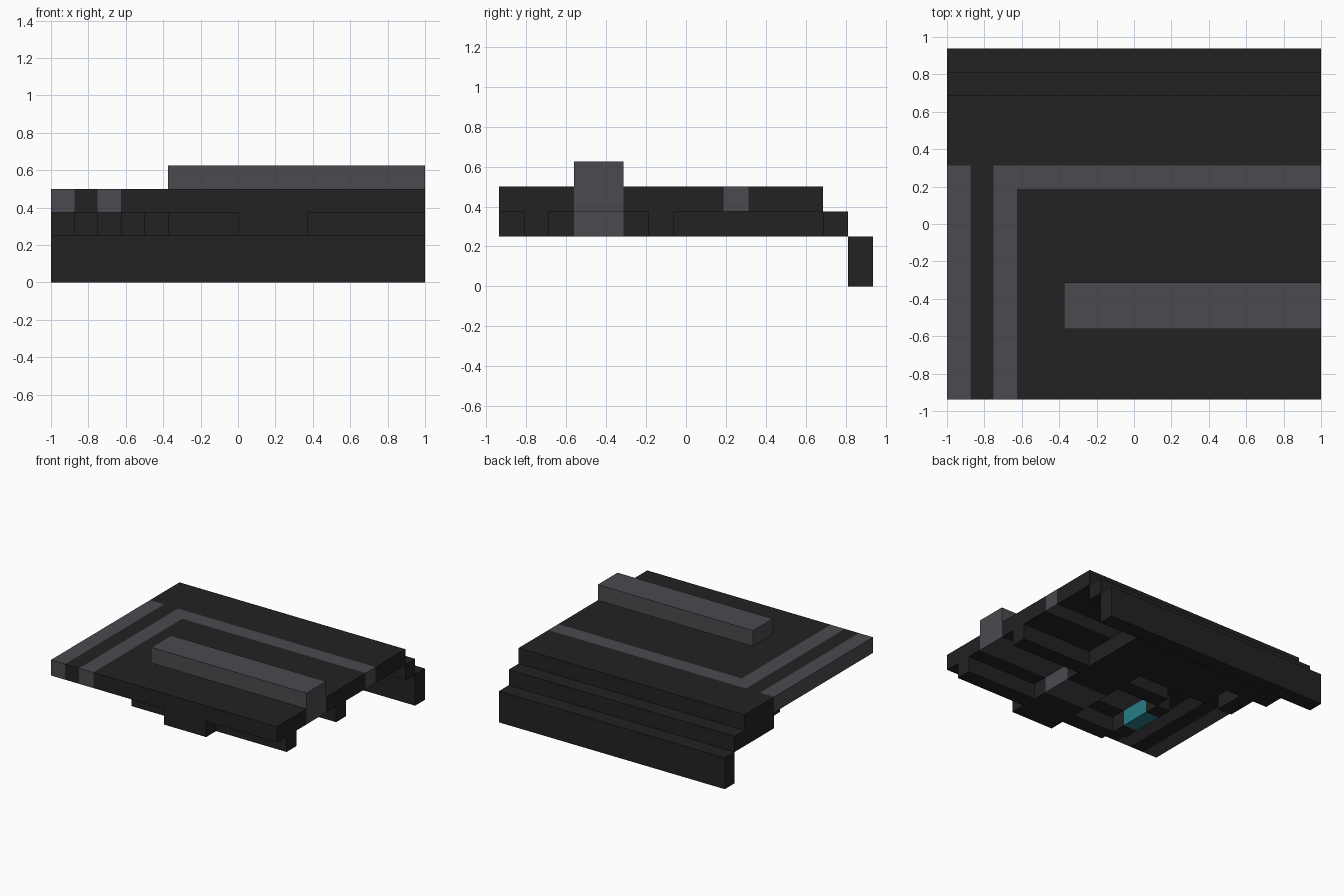
import bpy
import bmesh

cube = bpy.data.objects.get("Cube")
if cube:
    bpy.data.objects.remove(cube, do_unlink=True)

U = 0.125          # one block
HALF_X, HALF_Y = 8, 7.5


def material(name, rgb):
    m = bpy.data.materials.new(name)
    m.use_nodes = True
    color = (*rgb, 1)
    m.diffuse_color = color
    m.node_tree.nodes["Principled BSDF"].inputs["Base Color"].default_value = color
    return m


black = material("charcoal black", (0.016, 0.016, 0.016))
grey = material("slate grey", (0.07, 0.067, 0.077))
teal = material("teal", (0.02, 0.21, 0.24))


def part(name, mat, z, *boxes):
    """One object from boxes (x0, x1, y0, y1) in blocks, spanning the heights z."""
    bm = bmesh.new()
    for x0, x1, y0, y1 in boxes:
        verts = bmesh.ops.create_cube(bm, size=1)["verts"]
        bmesh.ops.scale(bm, vec=(x1 - x0, y1 - y0, z[1] - z[0]), verts=verts)
        mid = ((x0 + x1) / 2 - HALF_X, (y0 + y1) / 2 - HALF_Y, (z[0] + z[1]) / 2)
        bmesh.ops.translate(bm, vec=mid, verts=verts)
    bmesh.ops.scale(bm, vec=(U, U, U), verts=bm.verts)
    mesh = bpy.data.meshes.new(name)
    bm.to_mesh(mesh)
    bm.free()
    mesh.materials.append(mat)
    ob = bpy.data.objects.new(name, mesh)
    bpy.context.collection.objects.link(ob)
    return ob


def mirrored(box):
    """The same box on the other side of the raised bar's centre line."""
    x0, x1, y0, y1 = box
    return x0, x1, 8 - y1, 8 - y0


TOP, LOWER = (3, 4), (2, 3)

# Top deck, laid around the stripes and the bar
part("top_deck", black, TOP,
     (0, 16, 10, 13), (1, 2, 0, 10), (3, 16, 5, 9), (3, 5, 3, 5), (3, 16, 0, 3))
part("edge_stripe", grey, TOP, (0, 1, 0, 10))
part("corner_stripe", grey, TOP, (2, 3, 0, 10), (3, 16, 9, 10))
part("raised_bar", grey, (3, 5), (5, 16, 3, 5))

# Frame under the bar, symmetric about it
frame = {"beam": (5, 16, 1, 2), "bump": (8, 11, 0, 1),
         "cross_piece": (8, 11, 2, 3), "corner_block": (4, 5, 2, 3)}
for name, box in frame.items():
    part("front_" + name, black, LOWER, box)
    part("rear_" + name, black, LOWER, mirrored(box))
part("core_block", grey, LOWER, (8, 11, 3, 5))
part("end_light", teal, LOWER, (4, 5, 3, 5))

# Lower plate, rear step and hanging back wall
part("lower_plate", black, LOWER, (3, 11, 8, 13), (0, 3, 10, 13), (1, 2, 8, 10))
part("rear_step", black, LOWER, (0, 16, 13, 14))
part("back_wall", black, (0, 2), (0, 16, 14, 15))
